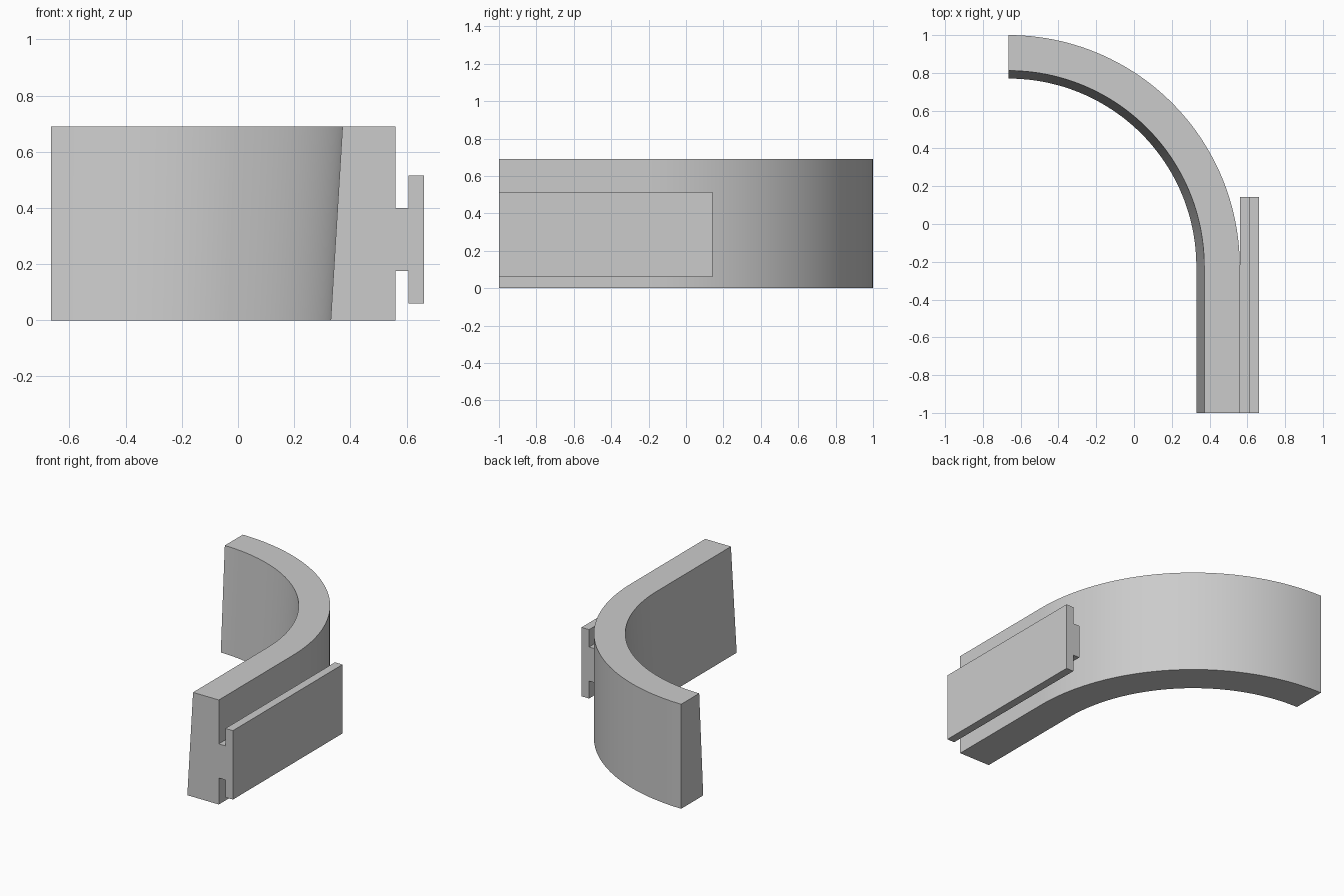
import bpy, bmesh, math

cube = bpy.data.objects.get("Cube")
if cube:
    bpy.data.objects.remove(cube, do_unlink=True)

grey = bpy.data.materials.new("plain grey")
grey.use_nodes = True
colour = (0.6, 0.6, 0.6, 1)
grey.diffuse_color = colour
grey.node_tree.nodes["Principled BSDF"].inputs["Base Color"].default_value = colour

FRONT, CX, CY, HEIGHT, SEGMENTS = -1.0, -0.665, -0.225, 0.69, 48


def sweep(name, profile, stations):
    """Skin a closed (radius, z) profile along stations (origin x, y, angle)."""
    bm = bmesh.new()
    rings = [[bm.verts.new((x + r * math.cos(a), y + r * math.sin(a), z))
              for r, z in profile] for x, y, a in stations]
    n = len(profile)
    for p, q in zip(rings, rings[1:]):
        for i in range(n):
            j = (i + 1) % n
            bm.faces.new((p[i], p[j], q[j], q[i]))
    bm.faces.new(rings[0])
    bm.faces.new(rings[-1])
    bmesh.ops.recalc_face_normals(bm, faces=bm.faces)
    mesh = bpy.data.meshes.new(name)
    bm.to_mesh(mesh)
    bm.free()
    mesh.materials.append(grey)
    obj = bpy.data.objects.new(name, mesh)
    bpy.context.collection.objects.link(obj)
    bpy.ops.object.select_all(action='DESELECT')
    obj.select_set(True)
    bpy.context.view_layer.objects.active = obj
    bpy.ops.object.shade_smooth_by_angle(angle=math.radians(30))
    return obj


# Wall: straight run, then a quarter turn, with a tapered inner face
wall_profile = [(0.995, 0), (1.225, 0), (1.225, HEIGHT), (1.037, HEIGHT)]
wall_path = [(CX, FRONT, 0)] + [
    (CX, CY, math.pi / 2 * i / SEGMENTS) for i in range(SEGMENTS + 1)]
sweep("curved_wall", wall_profile, wall_path)

# T-shaped mounting rail along the outer side
web, neck, outer = 0.56, 0.608, 0.663
rail_profile = [(web, 0.175), (neck, 0.175), (neck, 0.06), (outer, 0.06),
                (outer, 0.515), (neck, 0.515), (neck, 0.4), (web, 0.4)]
sweep("mounting_rail", rail_profile, [(0, FRONT, 0), (0, 0.143, 0)])
